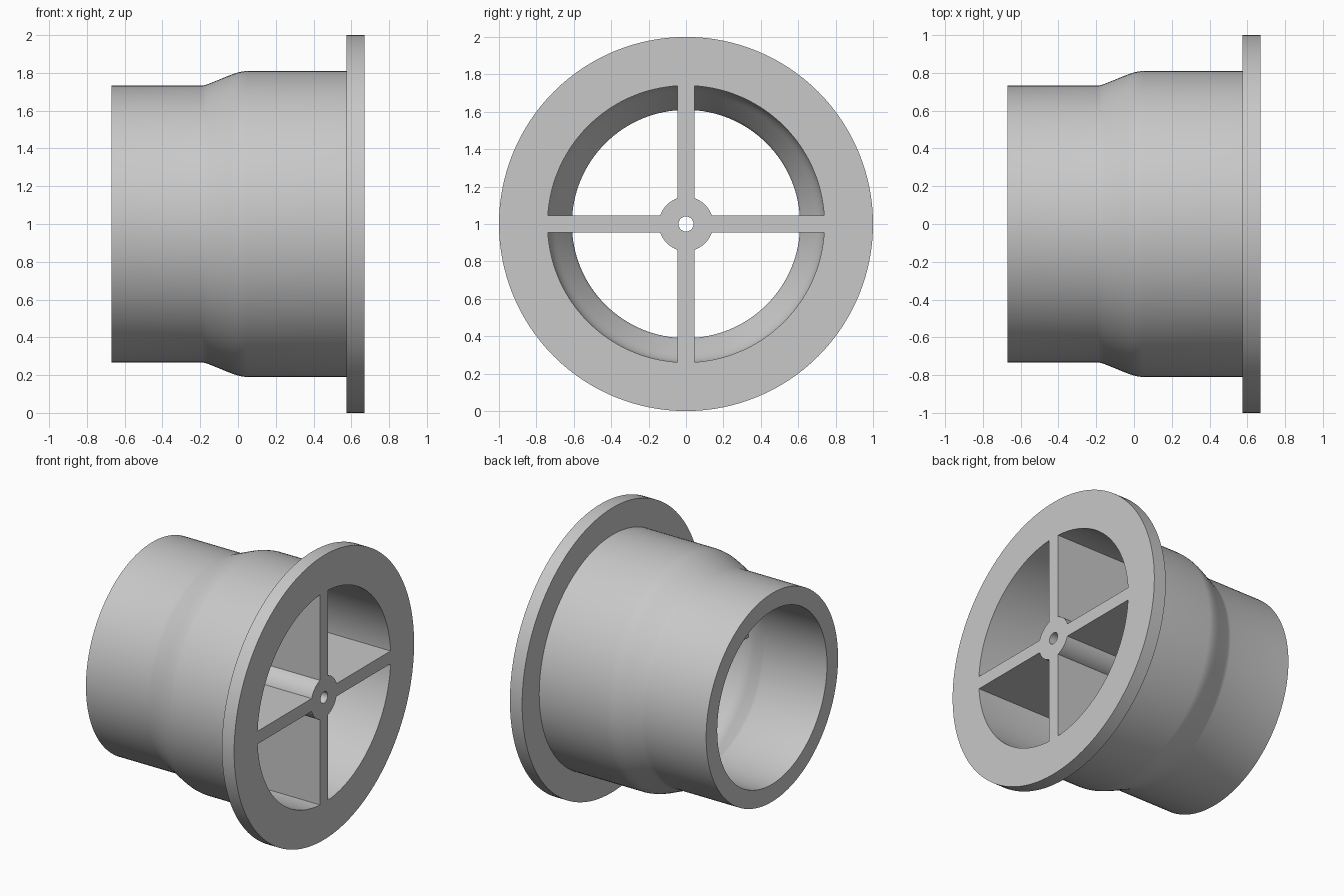
import bpy, bmesh, math
from mathutils import Matrix, Vector

cube = bpy.data.objects.get("Cube")
if cube:
    bpy.data.objects.remove(cube, do_unlink=True)

grey = bpy.data.materials.new("light_grey")
grey.use_nodes = True
colour = (0.58, 0.58, 0.58, 1)
grey.diffuse_color = colour
grey.node_tree.nodes["Principled BSDF"].inputs["Base Color"].default_value = colour

CENTRE = Vector((0, 0, 1))
FACE = 0.67          # open face of the flange
RIB_END = 0.03       # inner end of ribs and hub


def finish(bm, name):
    bmesh.ops.recalc_face_normals(bm, faces=bm.faces)
    bmesh.ops.translate(bm, verts=bm.verts, vec=CENTRE)
    mesh = bpy.data.meshes.new(name)
    bm.to_mesh(mesh)
    bm.free()
    mesh.materials.append(grey)
    obj = bpy.data.objects.new(name, mesh)
    bpy.context.collection.objects.link(obj)
    bpy.ops.object.select_all(action='DESELECT')
    obj.select_set(True)
    bpy.context.view_layer.objects.active = obj
    bpy.ops.object.shade_smooth_by_angle(angle=math.radians(30))
    return obj


def lathe(name, profile, steps):
    """Revolve a closed (x, radius) profile around the x axis."""
    bm = bmesh.new()
    rings = []
    for i in range(steps):
        turn = Matrix.Rotation(math.tau * i / steps, 3, 'X')
        rings.append([bm.verts.new(turn @ Vector((x, 0, r))) for x, r in profile])
    n = len(profile)
    for i in range(steps):
        a, b = rings[i], rings[(i + 1) % steps]
        for j in range(n):
            k = (j + 1) % n
            bm.faces.new((a[j], a[k], b[k], b[j]))
    return finish(bm, name)


def taper(r0, r1):
    """Soft step between the narrow and wide bore: (distance, rise) fractions."""
    shape = [(0, 0), (0.06, 0.03), (0.13, 0.1), (0.6, 0.69), (0.72, 0.83),
             (0.83, 0.93), (0.92, 0.98), (1, 1)]
    return [(-0.19 + 0.24 * t, r0 + (r1 - r0) * h) for t, h in shape]


# Stepped pipe with its flange
outer = [(-FACE, 0.733)] + taper(0.733, 0.81) + [(0.575, 0.81), (0.575, 1), (FACE, 1)]
inner = [(-FACE, 0.61)] + taper(0.61, 0.74) + [(FACE, 0.74)]
lathe("flanged_pipe", outer + inner[::-1], 128)

# Central hub with a through hole
lathe("hub", [(RIB_END, 0.04), (RIB_END, 0.145), (FACE, 0.145), (FACE, 0.04)], 48)

# Four ribs joining the hub to the pipe wall
for i, side in enumerate(("upper", "front", "lower", "back")):
    bm = bmesh.new()
    bmesh.ops.create_cube(bm, size=1)
    bmesh.ops.scale(bm, verts=bm.verts, vec=(FACE - RIB_END, 0.09, 0.607))
    bmesh.ops.translate(bm, verts=bm.verts, vec=((FACE + RIB_END) / 2, 0, 0.4395))
    bmesh.ops.rotate(bm, verts=bm.verts, cent=(0, 0, 0),
                     matrix=Matrix.Rotation(math.pi / 2 * i, 3, 'X'))
    finish(bm, side + "_rib")
